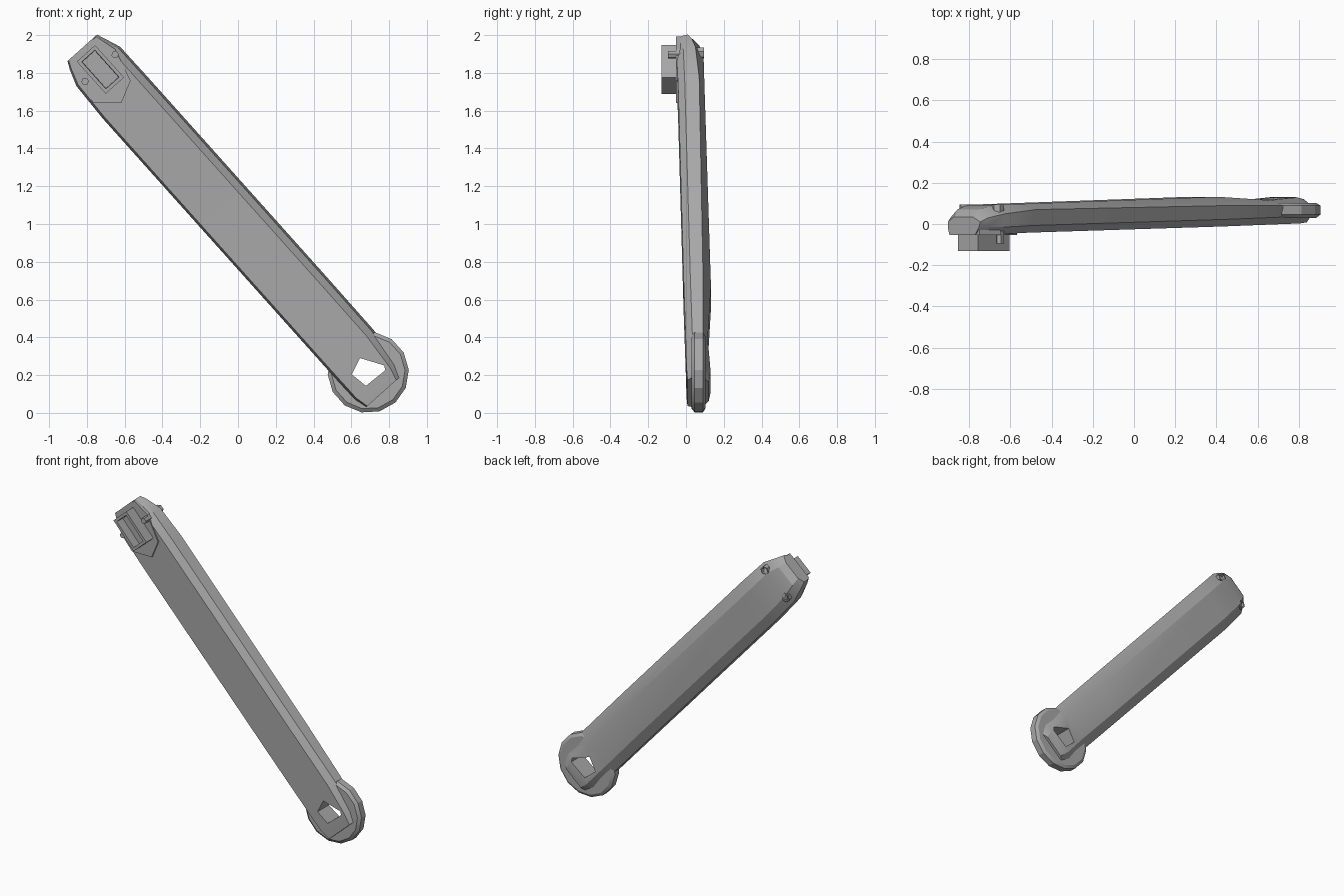
import bpy
import bmesh
import math
from mathutils import Vector

old = bpy.data.objects.get("Cube")
if old:
    bpy.data.objects.remove(old, do_unlink=True)

grey = bpy.data.materials.new("satin_grey")
grey.use_nodes = True
GREY = (0.4, 0.4, 0.4, 1)
grey.diffuse_color = GREY
grey.node_tree.nodes["Principled BSDF"].inputs["Base Color"].default_value = GREY

# Slanted frame: u runs down the arm, v across it, y is depth
ALONG = Vector((0.667, 0, -0.745))
ACROSS = Vector((0.745, 0, 0.667))


def place(u, v, y):
    return ALONG * u + ACROSS * v + Vector((0, y, 0))


def loft(name, rings, recess=None):
    """Skin equal-length rings of (u, v, y); recess = (rim, depth) sinks the last cap."""
    bm = bmesh.new()
    loops = [[bm.verts.new(place(*p)) for p in ring] for ring in rings]
    n = len(loops[0])
    for a, b in zip(loops, loops[1:]):
        for i in range(n):
            j = (i + 1) % n
            bm.faces.new((a[i], a[j], b[j], b[i]))
    bm.faces.new(loops[0])
    cap = bm.faces.new(loops[-1])
    bmesh.ops.recalc_face_normals(bm, faces=bm.faces)
    if recess:
        bmesh.ops.inset_region(bm, faces=[cap], thickness=recess[0])
        bmesh.ops.inset_region(bm, faces=[cap], thickness=0.003, depth=-recess[1])
    mesh = bpy.data.meshes.new(name)
    bm.to_mesh(mesh)
    bm.free()
    mesh.materials.append(grey)
    obj = bpy.data.objects.new(name, mesh)
    bpy.context.collection.objects.link(obj)
    return obj


def prism(name, outline, y0, y1, recess=None):
    return loft(name, [[(u, v, y) for u, v in outline] for y in (y0, y1)], recess)


def circle(u, v, r, sides):
    return [(u + r * math.cos(math.tau * i / sides), v + r * math.sin(math.tau * i / sides))
            for i in range(sides)]


def arm_ring(u, v0, v1, front, side, back):
    """Bevelled section: flat front, upright sides, raised back."""
    w = (v1 - v0) / 0.325
    return [(u, v0 + 0.012 * w, front), (u, v1 - 0.05 * w, front),
            (u, v1 - 0.012 * w, front + 0.035), (u, v1, side),
            (u, v1 - 0.075 * w, back), (u, v0 + 0.06 * w, back),
            (u, v0, side), (u, v0, front + 0.03)]


# Long arm with its rounded upper head and tapered lower tip
stations = [
    (-1.99, 0.570, 0.780, -0.050, 0.010, 0.035),
    (-1.95, 0.550, 0.795, -0.050, 0.030, 0.070),
    (-1.86, 0.517, 0.828, -0.050, 0.050, 0.093),
    (-1.64, 0.506, 0.830, -0.042, 0.070, 0.098),
    (-0.23, 0.506, 0.830, -0.012, 0.090, 0.132),
    (0.15, 0.506, 0.828, -0.002, 0.090, 0.115),
    (0.36, 0.508, 0.805, 0.003, 0.090, 0.130),
    (0.43, 0.525, 0.780, 0.008, 0.085, 0.120),
]
arm = loft("arm", [arm_ring(*s) for s in stations])

# Round end disc with a bevelled rim
rim = [(0.195, 0.03), (0.215, 0.045), (0.215, 0.09), (0.195, 0.102)]
disc = loft("end_disc", [[(u, v, y) for u, v in circle(0.30, 0.657, r, 14)] for r, y in rim])

# Angular opening through the arm and the disc
opening = [(0.25, 0.585), (0.215, 0.675), (0.33, 0.745), (0.352, 0.73), (0.345, 0.60)]
cutter = prism("opening_cutter", opening, -0.3, 0.4)
cutter.hide_render = True
for obj in (arm, disc):
    cut = obj.modifiers.new("opening", 'BOOLEAN')
    cut.object = cutter
    cut.solver = 'EXACT'
    bpy.context.view_layer.objects.active = obj
    bpy.ops.object.modifier_apply(modifier=cut.name)
bpy.data.objects.remove(cutter, do_unlink=True)

# Pointed plate on the front of the head
plate = [(-1.985, 0.58), (-1.985, 0.77), (-1.87, 0.80), (-1.69, 0.75),
         (-1.635, 0.635), (-1.735, 0.525), (-1.86, 0.53)]
prism("head_plate", plate, -0.03, -0.054)

# Hollow rectangular socket standing on the plate
socket = [(-1.955, 0.605), (-1.955, 0.735), (-1.726, 0.735), (-1.726, 0.605)]
prism("socket", socket, -0.04, -0.13, recess=(0.026, 0.06))

# Hexagonal pegs in front, sunken screw seats behind
for side, v in (("right", 0.567), ("left", 0.780)):
    prism(side + "_peg", circle(-1.847, v, 0.02, 6), -0.03, -0.095)
    prism(side + "_screw_seat", circle(-1.86, v, 0.03, 6), 0.03, 0.094, recess=(0.008, 0.02))

# Smooth shallow bends, crisp edges
for obj in bpy.context.scene.objects:
    if obj.type == 'MESH' and grey.name in obj.data.materials:
        bpy.ops.object.select_all(action='DESELECT')
        obj.select_set(True)
        bpy.context.view_layer.objects.active = obj
        bpy.ops.object.shade_smooth_by_angle(angle=math.radians(25))
